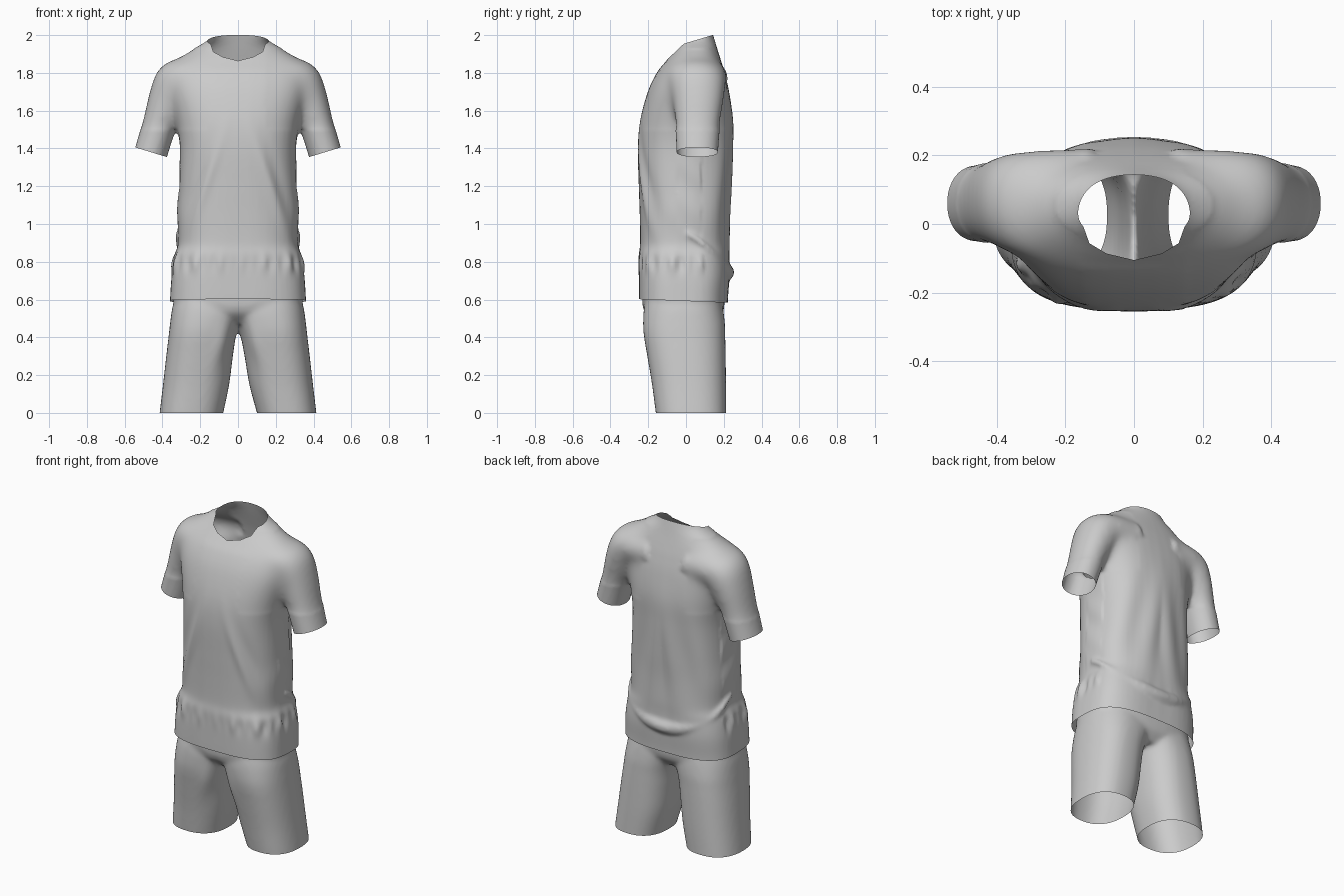
import bpy, bmesh
from math import sin, cos, pi, exp, radians, atan2
from mathutils import Vector

if "Cube" in bpy.data.objects:
    bpy.data.objects.remove(bpy.data.objects["Cube"])

cloth = bpy.data.materials.new("light grey cloth")
cloth.use_nodes = True
GREY = (0.6, 0.6, 0.6, 1)
cloth.diffuse_color = GREY
cloth.node_tree.nodes["Principled BSDF"].inputs["Base Color"].default_value = GREY


def spline(keys, steps=6):
    """Smooth interpolation through rows of numbers."""
    out = []
    for i in range(len(keys) - 1):
        a, b, c, d = (keys[min(max(i + k, 0), len(keys) - 1)] for k in (-1, 0, 1, 2))
        for s in range(steps):
            t = s / steps
            out.append([q + 0.5 * t * (r - p + t * (2*p - 5*q + 4*r - w + t * (3*(q - r) + w - p)))
                        for p, q, r, w in zip(a, b, c, d)])
    return out + [list(keys[-1])]


def ring(center, u, v, power=2.0, sides=48):
    """Closed superellipse section spanned by the half axes u and v."""
    def p(x):
        return abs(x) ** (2 / power) * (1 if x > 0 else -1)
    return [Vector(center) + Vector(u) * p(cos(a)) + Vector(v) * p(sin(a))
            for a in (2 * pi * i / sides for i in range(sides))]


def level(z, x0, x1, y0, y1, power):
    """Horizontal section between the given limits."""
    return ring(((x0 + x1) / 2, (y0 + y1) / 2, z), ((x1 - x0) / 2, 0, 0), (0, (y1 - y0) / 2, 0), power)


def loft(bm, rings):
    """Capped skin over a list of sections."""
    vs = [[bm.verts.new(p) for p in r] for r in rings]
    faces = [bm.faces.new(vs[0]), bm.faces.new(vs[-1])]
    for a, b in zip(vs, vs[1:]):
        for i in range(len(a)):
            j = (i + 1) % len(a)
            faces.append(bm.faces.new((a[i], a[j], b[j], b[i])))
    bmesh.ops.recalc_face_normals(bm, faces=faces)


def fuse(name, bm, smoothing):
    """Blend overlapping volumes into one soft surface."""
    me = bpy.data.meshes.new(name)
    bm.to_mesh(me)
    bm.free()
    ob = bpy.data.objects.new(name, me)
    bpy.context.collection.objects.link(ob)
    m = ob.modifiers.new("blend", 'REMESH')
    m.mode, m.voxel_size = 'VOXEL', 0.012
    m = ob.modifiers.new("soften", 'SMOOTH')
    m.factor, m.iterations = 0.5, smoothing
    bpy.context.view_layer.update()
    ob.data = bpy.data.meshes.new_from_object(ob.evaluated_get(bpy.context.evaluated_depsgraph_get()))
    ob.modifiers.clear()
    bm = bmesh.new()
    bm.from_mesh(ob.data)
    bm.normal_update()
    return ob, bm


def cut(bm, planes, region):
    """Open the surface where it lies beyond every plane inside a region."""
    for co, no in planes:
        faces = [f for f in bm.faces if region(f.calc_center_median())]
        geom = faces + list({e for f in faces for e in f.edges}) + list({v for f in faces for v in f.verts})
        bmesh.ops.bisect_plane(bm, geom=geom, plane_co=co, plane_no=no, dist=1e-5)
    gone = []
    for f in bm.faces:
        c = f.calc_center_median()
        if region(c) and all((c - Vector(co)).dot(Vector(no)) > 0 for co, no in planes):
            gone.append(f)
    bmesh.ops.delete(bm, geom=gone, context='FACES')


def finish(ob, bm):
    bm.to_mesh(ob.data)
    bm.free()
    ob.data.materials.clear()
    ob.data.materials.append(cloth)
    ob.data.shade_smooth()


# Shirt body: height, half width, front, back, squareness
bm = bmesh.new()
body = [(.5, .366, -.247, .22, 3), (.6, .36, -.25, .222, 3), (.72, .352, -.25, .23, 3),
        (.83, .337, -.25, .23, 2.8), (.9, .317, -.243, .232, 2.6), (1.05, .322, -.245, .232, 2.5),
        (1.2, .312, -.25, .238, 2.5), (1.4, .308, -.255, .246, 2.5), (1.55, .33, -.242, .248, 2.5),
        (1.7, .365, -.202, .228, 2.5), (1.8, .375, -.155, .205, 2.4), (1.86, .34, -.108, .187, 2.4),
        (1.92, .248, -.06, .168, 2.3), (1.97, .165, -.035, .153, 2.2), (2.01, .135, -.02, .141, 2.2),
        (2.08, .11, 0, .12, 2.2)]
loft(bm, [level(z, -w, w, f, b, p) for z, w, f, b, p in spline(body)])

# Sleeves: centre x, y, z, radius across, radius in depth, tilt
sleeve = [(.485, .06, 1.3, .088, .108, 17), (.46, .06, 1.38, .088, .11, 17), (.415, .062, 1.53, .091, .12, 17),
          (.375, .065, 1.65, .105, .136, 25), (.33, .06, 1.74, .122, .152, 45), (.25, .05, 1.77, .122, .168, 65),
          (.12, .05, 1.77, .12, .17, 80)]
for s in (-1, 1):
    loft(bm, [ring((s * x, y, z), (s * r * cos(radians(t)), 0, r * sin(radians(t))), (0, d, 0), 2.1)
              for x, y, z, r, d, t in spline(sleeve)])

# Sagging roll of cloth across the lower back
roll = []
for i in range(41):
    t = radians(-90 + 4.5 * i)
    r = .01 + .02 * cos(t)
    c = (.325 * sin(t), .01 + .215 * max(cos(t), 0) ** .75, .745 + .2 * (1 - cos(t)))
    roll.append(ring(c, (r * sin(t), r * cos(t), 0), (0, 0, r * 1.3), 2, 16))
loft(bm, roll)
shirt, bm = fuse("shirt", bm, 5)

# Soften the shoulder seams
seams = [v for v in bm.verts if 1.5 < v.co.z < 1.93 and abs(v.co.x) > .15]
for _ in range(35):
    bmesh.ops.smooth_vert(bm, verts=seams, factor=.5, use_axis_x=True, use_axis_y=True, use_axis_z=True)
bm.normal_update()


def bump(x, width):
    return exp(-(x / width) ** 2)


# Folds: gathers at the waist, drapes on the back, diagonals in front
for v in bm.verts:
    x, y, z = v.co
    if abs(x) > .34 and z > 1:
        continue
    d = 0
    if y < .1:
        a = atan2(x, -y)
        d += .012 * sin(22 * a) * sin(7 * a + 1) * bump(z - .79, .045) * (.15 + 2.5 * abs(x))
    if y < -.05:
        d += .011 * bump(abs(x) - .09 - .33 * (1.45 - z), .03) * bump(z - 1.2, .22)
        d -= .008 * bump(abs(x) - .15 - .33 * (1.45 - z), .035) * bump(z - 1.2, .22)
    elif y > .08:
        d += .006 * sin(34 * abs(x) + 5 * z) * bump(z - 1.2, .3)
    else:
        d += .003 * sin(30 * z + 25 * y) * bump(z - 1.2, .2)
    v.co += v.normal * d

# Neckline, cuffs and hem openings
half = [(0, -.105), (.08, -.086), (.13, -.056), (.157, .02), (.135, .09), (.07, .135)]
outline = half + [(-x, y) for x, y in half[:0:-1]]
walls = [((a[0], a[1], 0), (a[1] - b[1], b[0] - a[0], 0)) for a, b in zip(outline, outline[1:] + outline[:1])]
cut(bm, walls, lambda c: c.z > 1.78 and abs(c.x) < .25)
cut(bm, [((0, .14, 2), (0, -.3, 1))], lambda c: c.z > 1.9 and abs(c.x) < .2)
for s in (-1, 1):
    cut(bm, [((s * .46, 0, 1.38), (s * .292, 0, -.956))], lambda c: c.x * s > .35 and 1.2 < c.z < 1.5)
cut(bm, [((0, 0, .592), (0, -.04, -1))], lambda c: c.z < .7)
finish(shirt, bm)

# Shorts: seat, then legs as height, inside, outside, front, back
bm = bmesh.new()
seat = [(.47, .2, -.15, .15), (.53, .31, -.215, .195), (.6, .343, -.232, .204), (.7, .325, -.225, .2),
        (.8, .31, -.22, .195)]
loft(bm, [level(z, -w, w, f, b, 2.7) for z, w, f, b in spline(seat)])
leg = [(-.1, .125, .425, -.145, .212), (0, .1, .415, -.16, .212), (.15, .06, .397, -.18, .212),
       (.3, .035, .38, -.205, .21), (.4, .016, .368, -.222, .208), (.47, -.01, .36, -.227, .206),
       (.56, -.06, .347, -.222, .195), (.65, -.06, .32, -.2, .175)]
for s, spread in ((-1, .78), (1, 1)):
    loft(bm, [level(z, s * i * spread, s * o, f, b, 2.4) for z, i, o, f, b in spline(leg)])
shorts, bm = fuse("shorts", bm, 8)

# Creases falling from the crotch on the inner thighs
for v in bm.verts:
    x, y, z = v.co
    if y < 0:
        v.co += v.normal * .012 * bump(abs(x) - .07 - .25 * (.45 - z), .04) * bump(z - .38, .12)
cut(bm, [((0, 0, 0), (0, 0, -1))], lambda c: c.z < .1)
cut(bm, [((0, 0, .72), (0, 0, 1))], lambda c: c.z > .65)
finish(shorts, bm)
